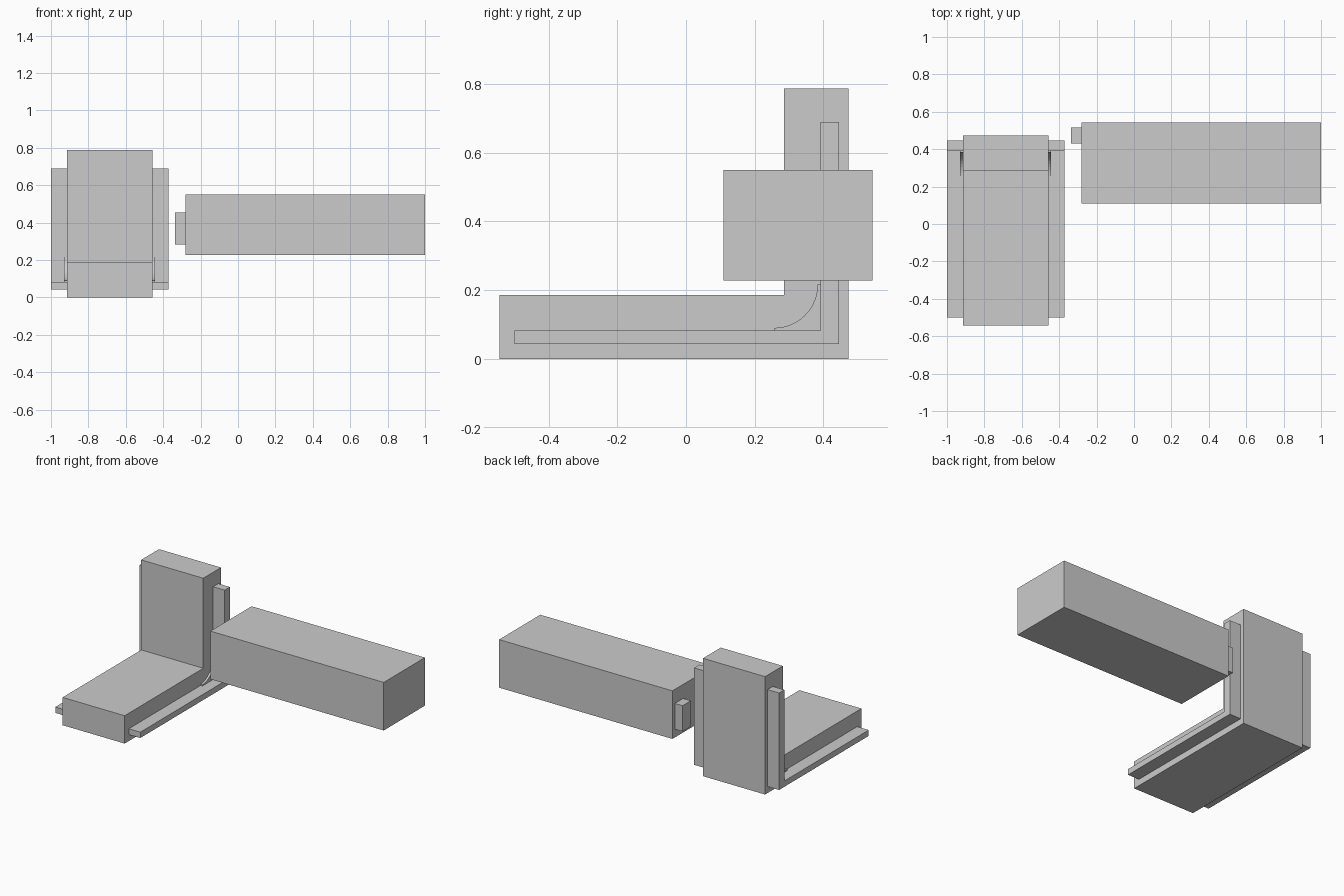
import bpy, bmesh, math

if "Cube" in bpy.data.objects:
    bpy.data.objects.remove(bpy.data.objects["Cube"])

CX = -0.686  # centre plane of the L-shaped bracket


def extrude(name, profile, x0, x1):
    """Extrude a closed (y, z) profile along x."""
    bm = bmesh.new()
    face = bm.faces.new([bm.verts.new((x0, y, z)) for y, z in profile])
    res = bmesh.ops.extrude_face_region(bm, geom=[face])
    verts = [v for v in res["geom"] if isinstance(v, bmesh.types.BMVert)]
    bmesh.ops.translate(bm, verts=verts, vec=(x1 - x0, 0, 0))
    bmesh.ops.recalc_face_normals(bm, faces=bm.faces)
    mesh = bpy.data.meshes.new(name)
    bm.to_mesh(mesh)
    bm.free()
    obj = bpy.data.objects.new(name, mesh)
    bpy.context.collection.objects.link(obj)
    return obj


def rect(y0, y1, z0, z1):
    return [(y0, z0), (y1, z0), (y1, z1), (y0, z1)]


def ell(y0, y1, z0, z1, inner_y, inner_z):
    return [(y0, z0), (y1, z0), (y1, z1), (inner_y, z1),
            (inner_y, inner_z), (y0, inner_z)]


def both_sides(name, profile, inner, outer):
    """Extrude the profile on each side of the bracket centre plane."""
    for side, s in (("left", -1), ("right", 1)):
        extrude(f"{side}_{name}", profile, CX + s * inner, CX + s * outer)


# L-shaped main body: flat base and upright back
extrude("bracket_body", ell(-0.543, 0.473, 0, 0.787, 0.286, 0.186),
        CX - 0.229, CX + 0.229)

# Thin L-shaped rails on both sides
both_sides("rail", ell(-0.499, 0.446, 0.043, 0.69, 0.391, 0.082), 0.229, 0.314)

# Small concave fillets in the inner corner of the rails
arc = [(0.257 + 0.126 * math.sin(a), 0.216 - 0.126 * math.cos(a))
       for a in (math.pi / 2 * i / 12 for i in range(13))]
fillet = [(0.391, 0.216), (0.391, 0.082), (0.257, 0.082)] + arc
both_sides("fillet", fillet, 0.229, 0.243)

# Long side block with its small end tab
extrude("long_block", rect(0.109, 0.543, 0.228, 0.549), -0.28, 1.0)
extrude("end_tab", rect(0.43, 0.517, 0.283, 0.455), -0.337, -0.28)
